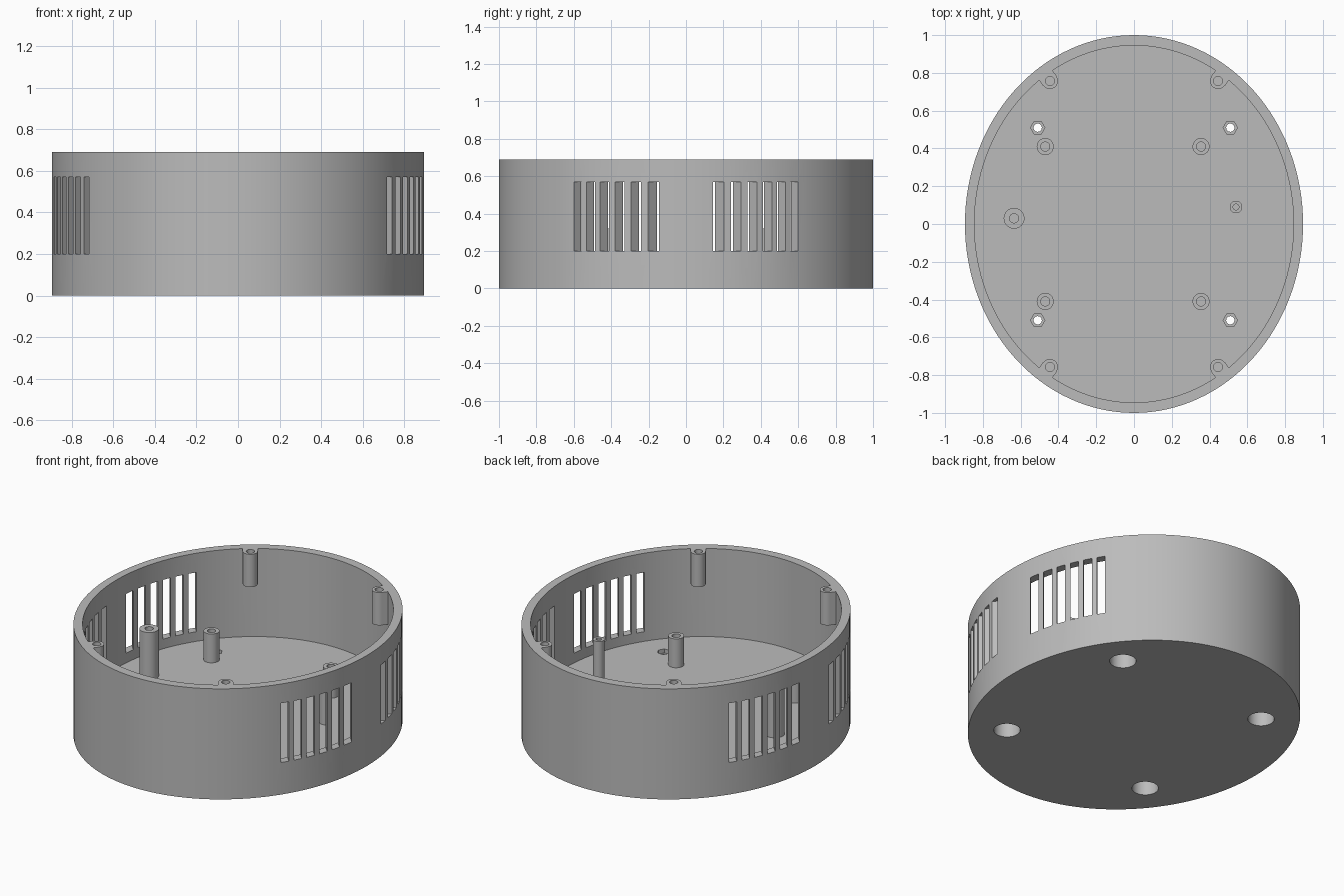
import bpy, bmesh, math
from mathutils import Matrix, Vector

cube = bpy.data.objects.get("Cube")
if cube:
    bpy.data.objects.remove(cube, do_unlink=True)

HEIGHT, FLOOR = 0.69, 0.14
OUTER, INNER = (0.895, 1.0), (0.845, 0.945)
QUADRANTS = [(sx, sy) for sx in (1, -1) for sy in (1, -1)]

grey = bpy.data.materials.new("Matte grey plastic")
grey.use_nodes = True
colour = (0.5, 0.5, 0.5, 1)
grey.diffuse_color = colour
grey.node_tree.nodes["Principled BSDF"].inputs["Base Color"].default_value = colour


def finish(name, bm):
    bmesh.ops.recalc_face_normals(bm, faces=bm.faces[:])
    mesh = bpy.data.meshes.new(name)
    bm.to_mesh(mesh)
    bm.free()
    obj = bpy.data.objects.new(name, mesh)
    bpy.context.collection.objects.link(obj)
    mesh.materials.append(grey)
    return obj


def add_rings(bm, profile, centre=(0, 0), segs=32):
    """Stack of (rx, ry, z) rings, capped at the first and last ring."""
    rings = []
    for rx, ry, z in profile:
        angles = [2 * math.pi * i / segs for i in range(segs)]
        rings.append([bm.verts.new((centre[0] + rx * math.cos(a),
                                    centre[1] + ry * math.sin(a), z)) for a in angles])
    for low, high in zip(rings, rings[1:]):
        for i in range(segs):
            j = (i + 1) % segs
            bm.faces.new((low[i], low[j], high[j], high[i]))
    bm.faces.new(rings[0][::-1])
    bm.faces.new(rings[-1])


def add_box(bm, start, direction, along, half_width, z0, z1):
    """Box running outward from start along a horizontal direction."""
    d = Vector((*direction, 0)).normalized()
    mid = Vector((*start, (z0 + z1) / 2)) + d * (along[0] + along[1]) / 2
    turn = Matrix.Rotation(math.atan2(d.y, d.x), 4, "Z")
    size = Matrix.Diagonal((along[1] - along[0], half_width * 2, z1 - z0, 1))
    bmesh.ops.create_cube(bm, size=1, matrix=Matrix.Translation(mid) @ turn @ size)


def boolean(target, tool, operation):
    mod = target.modifiers.new(operation, "BOOLEAN")
    mod.operation, mod.object, mod.solver = operation, tool, "EXACT"
    mod.use_self = True
    bpy.context.view_layer.objects.active = target
    bpy.ops.object.modifier_apply(modifier=mod.name)
    bpy.data.objects.remove(tool, do_unlink=True)


def smooth(obj):
    bpy.ops.object.select_all(action="DESELECT")
    obj.select_set(True)
    bpy.context.view_layer.objects.active = obj
    bpy.ops.object.shade_smooth_by_angle(angle=math.radians(30))


# Oval tray with a thick floor
bm = bmesh.new()
add_rings(bm, [(*OUTER, 0), (*OUTER, HEIGHT), (*INNER, HEIGHT), (*INNER, FLOOR)], segs=128)
housing = finish("housing", bm)

# Lid screw bosses hanging from the rim, each joined to the wall by a web
CORNER = (0.445, 0.757)
for sx, sy in QUADRANTS:
    c = (sx * CORNER[0], sy * CORNER[1])
    outward = (c[0] / INNER[0] ** 2, c[1] / INNER[1] ** 2)
    for part in ("post", "web"):
        bm = bmesh.new()
        if part == "post":
            add_rings(bm, [(0.042, 0.042, 0.485), (0.042, 0.042, HEIGHT)], c)
        else:
            add_box(bm, c, outward, (0, 0.07), 0.044, 0.485, HEIGHT)
        boolean(housing, finish("boss_" + part, bm), "UNION")

# Screw holes in the bosses
bm = bmesh.new()
for sx, sy in QUADRANTS:
    add_rings(bm, [(0.024, 0.024, 0.52), (0.024, 0.024, 0.8)],
              (sx * CORNER[0], sy * CORNER[1]))
boolean(housing, finish("boss_holes", bm), "DIFFERENCE")

# Foot recesses below, with a screw hole and a hexagonal nut pocket above
FOOT = 0.51
bm = bmesh.new()
for sx, sy in QUADRANTS:
    add_rings(bm, [(0.075, 0.075, -0.1), (0.075, 0.075, 0.09)], (sx * FOOT, sy * FOOT))
boolean(housing, finish("foot_recesses", bm), "DIFFERENCE")
for name, r, segs, z in (("screw_holes", 0.022, 24, 0.05), ("nut_pockets", 0.038, 6, 0.115)):
    bm = bmesh.new()
    for sx, sy in QUADRANTS:
        add_rings(bm, [(r, r, z), (r, r, 0.3)], (sx * FOOT, sy * FOOT), segs)
    boolean(housing, finish(name, bm), "DIFFERENCE")

# Four groups of six parallel ventilation slots
tilt = math.radians(48)
c, s = math.cos(tilt), math.sin(tilt)
bm = bmesh.new()
for sx, sy in QUADRANTS:
    for k in range(6):
        offset = -0.154 - 0.0768 * k
        add_box(bm, (-sx * offset * s, sy * offset * c), (sx * c, sy * s),
                (0.58, 1.2), 0.0235, 0.2, 0.57)
boolean(housing, finish("vent_slots", bm), "DIFFERENCE")
smooth(housing)


# Hollow standoffs on the floor
def standoff(name, centre, radius, bore, top):
    bm = bmesh.new()
    add_rings(bm, [(radius, radius, FLOOR - 0.01), (radius, radius, top),
                   (bore, bore, top), (bore, bore, FLOOR + 0.02)], centre)
    smooth(finish(name, bm))


for x, side in ((0.355, "left"), (-0.47, "right")):
    for y, end in ((-0.41, "front"), (0.41, "back")):
        standoff(f"board_standoff_{end}_{side}", (x, y), 0.045, 0.024, 0.32)
standoff("wide_standoff_right", (-0.635, 0.03), 0.055, 0.024, 0.435)
standoff("slim_standoff_left", (0.54, 0.09), 0.033, 0.016, 0.44)
